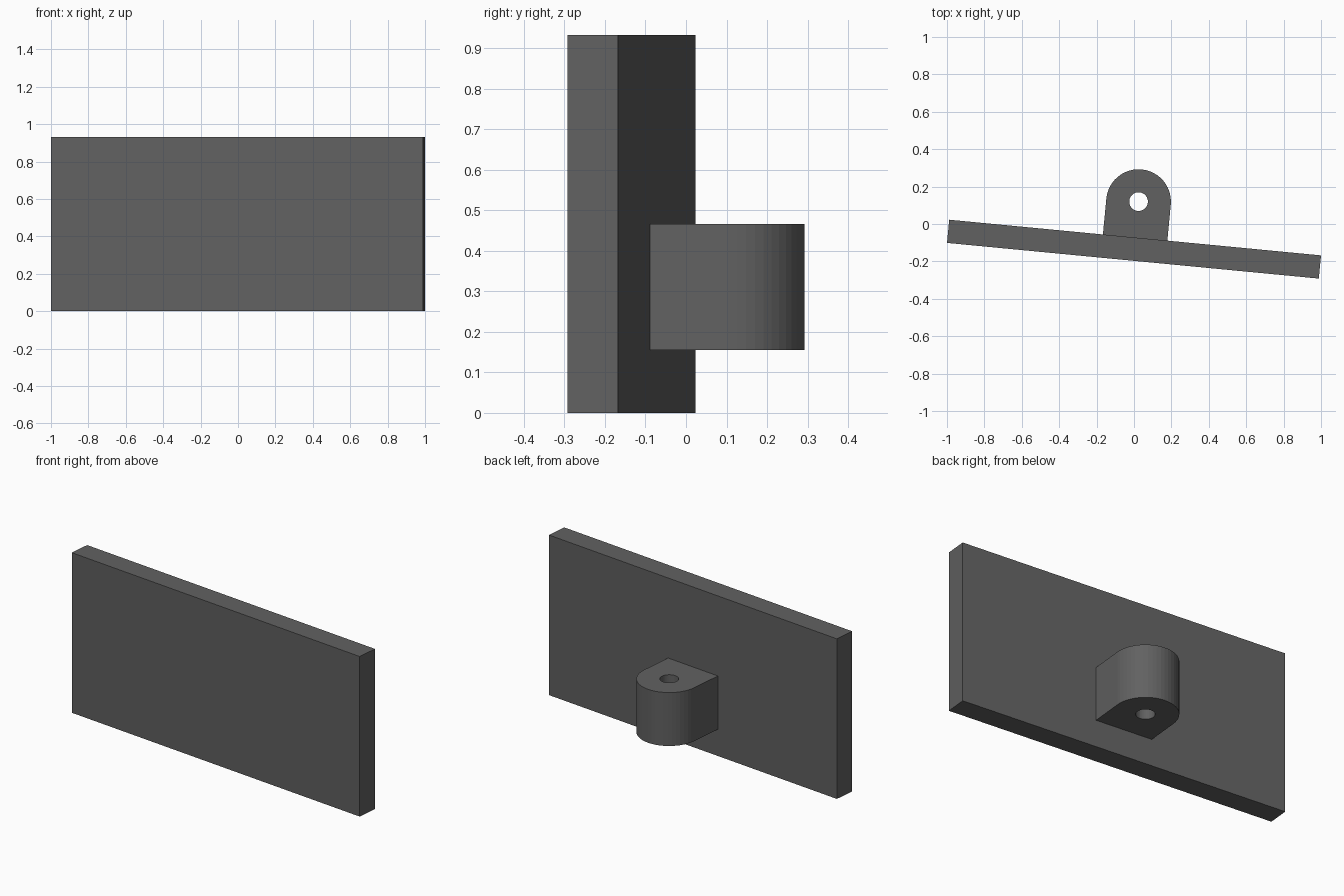
import bpy, bmesh, math
from mathutils import Matrix

if "Cube" in bpy.data.objects:
    bpy.data.objects.remove(bpy.data.objects["Cube"])

TILT = math.radians(-5.48)
LENGTH, THICK, HEIGHT = 1.997, 0.1245, 0.932
LUG_R, HOLE_R, REACH = 0.173, 0.05, 0.193
LUG_Z0, LUG_Z1 = 0.155, 0.466
# Local frame: origin on the middle of the plate's rear face
FRAME = Matrix.Translation((0.006, -0.0725, 0)) @ Matrix.Rotation(TILT, 4, 'Z')

dark = bpy.data.materials.new("dark_grey")
dark.diffuse_color = (0.12, 0.12, 0.12, 1)
dark.use_nodes = True
dark.node_tree.nodes["Principled BSDF"].inputs["Base Color"].default_value = dark.diffuse_color


def prism(name, loops, z0, z1):
    """Extrude an outline (plus optional hole outlines) from z0 to z1."""
    bm = bmesh.new()
    edges = []
    for pts in loops:
        vs = [bm.verts.new((x, y, z0)) for x, y in pts]
        edges += [bm.edges.new((a, b)) for a, b in zip(vs, vs[1:] + vs[:1])]
    bmesh.ops.triangle_fill(bm, edges=edges, use_beauty=True)
    res = bmesh.ops.extrude_face_region(bm, geom=bm.faces[:], use_keep_orig=True)
    top = [g for g in res['geom'] if isinstance(g, bmesh.types.BMVert)]
    bmesh.ops.translate(bm, verts=top, vec=(0, 0, z1 - z0))
    bmesh.ops.dissolve_limit(bm, angle_limit=0.01, verts=bm.verts[:], edges=bm.edges[:])
    bmesh.ops.recalc_face_normals(bm, faces=bm.faces[:])
    me = bpy.data.meshes.new(name)
    bm.to_mesh(me)
    bm.free()
    me.materials.append(dark)
    ob = bpy.data.objects.new(name, me)
    bpy.context.collection.objects.link(ob)
    ob.matrix_world = FRAME
    return ob


def arc(r, sweep, n, closed=False):
    count = n if closed else n + 1
    return [(r * math.cos(sweep * i / n), REACH + r * math.sin(sweep * i / n))
            for i in range(count)]


# Flat plate
h = LENGTH / 2
prism("plate", [[(-h, -THICK), (h, -THICK), (h, 0), (-h, 0)]], 0, HEIGHT)

# Rounded mounting lug with a vertical through hole
outline = [(-LUG_R, 0), (LUG_R, 0)] + arc(LUG_R, math.pi, 24)
hole = arc(HOLE_R, 2 * math.pi, 32, closed=True)
prism("mounting_lug", [outline, hole], LUG_Z0, LUG_Z1)
